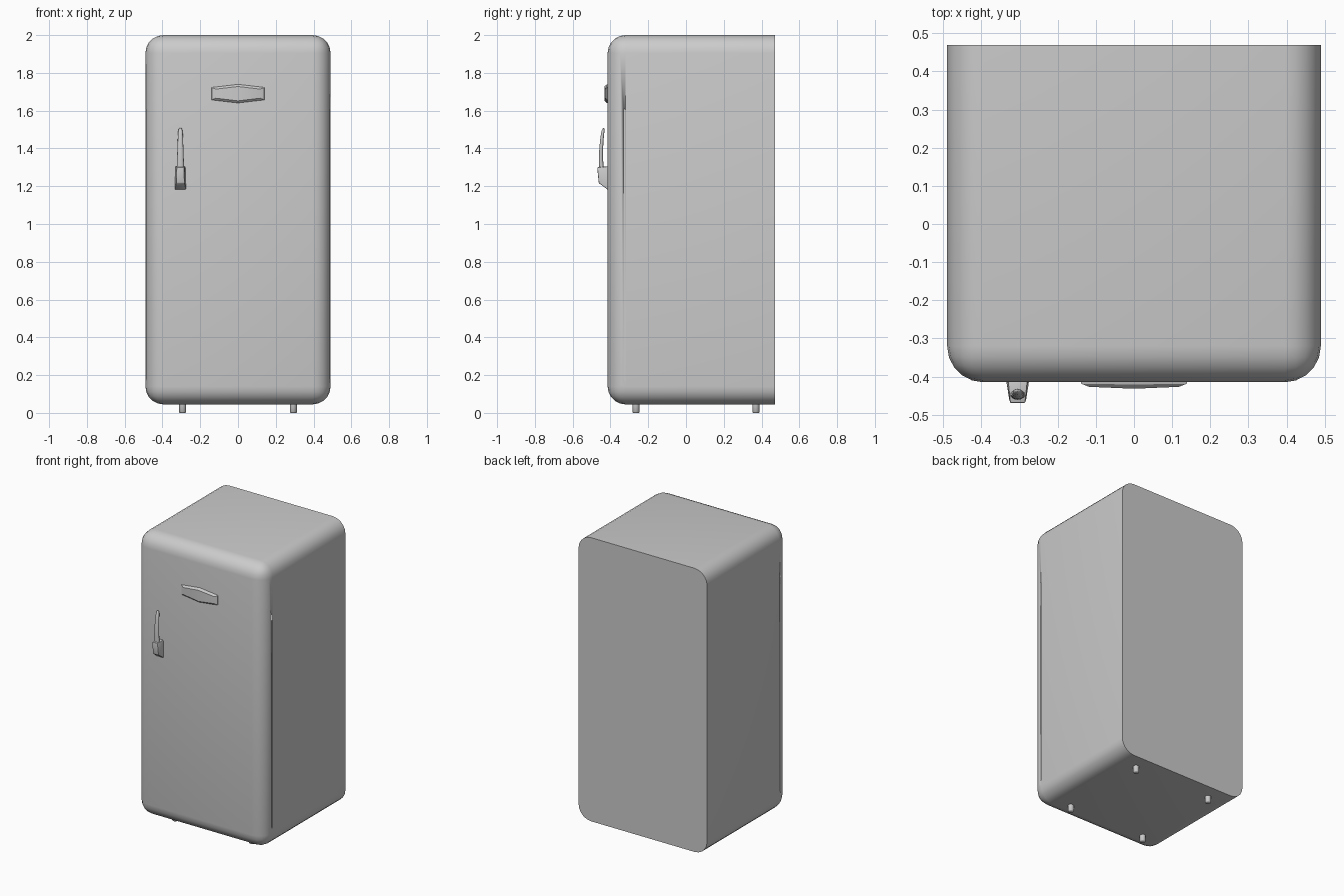
import bpy, bmesh, math

if "Cube" in bpy.data.objects:
    bpy.data.objects.remove(bpy.data.objects["Cube"])

def finish(bm, name, angle=40):
    bmesh.ops.recalc_face_normals(bm, faces=bm.faces[:])
    me = bpy.data.meshes.new(name)
    bm.to_mesh(me)
    bm.free()
    ob = bpy.data.objects.new(name, me)
    bpy.context.scene.collection.objects.link(ob)
    bpy.ops.object.select_all(action='DESELECT')
    ob.select_set(True)
    bpy.context.view_layer.objects.active = ob
    bpy.ops.object.shade_smooth_by_angle(angle=math.radians(angle))
    return ob

def box(x0, x1, y0, y1, z0, z1):
    bm = bmesh.new()
    bmesh.ops.create_cube(bm, size=1)
    for v in bm.verts:
        v.co = (x1 if v.co.x > 0 else x0, y1 if v.co.y > 0 else y0, z1 if v.co.z > 0 else z0)
    return bm

def loft(rings):
    """Capped skin through rings of equal point count."""
    bm = bmesh.new()
    rows = [[bm.verts.new(p) for p in r] for r in rings]
    n = len(rows[0])
    for a, b in zip(rows, rows[1:]):
        for i in range(n):
            bm.faces.new((a[i], a[(i + 1) % n], b[(i + 1) % n], b[i]))
    bm.faces.new(rows[0])
    bm.faces.new(rows[-1])
    return bm

# Cabinet with rounded door front: every edge is rounded except around the flat back
BACK, FRONT = 0.47, -0.415
bm = box(-0.49, 0.49, FRONT, BACK, 0.045, 2.0)
edges = [e for e in bm.edges if not all(v.co.y > 0 for v in e.verts)]
bmesh.ops.bevel(bm, geom=edges, offset=0.095, segments=5, profile=0.5, affect='EDGES')
cabinet = finish(bm, "cabinet", 50)

# Shallow door seam down each side
for side, sx in (("left", -1), ("right", 1)):
    cutter = finish(box(sx * 0.49 - 0.008, sx * 0.49 + 0.008, -0.331, -0.322, 0.18, 1.61),
                    f"{side}_seam_cutter")
    cutter.hide_render = True
    cutter.hide_viewport = True
    cutter.display_type = 'WIRE'
    mod = cabinet.modifiers.new(f"{side}_seam", 'BOOLEAN')
    mod.operation = 'DIFFERENCE'
    mod.solver = 'EXACT'
    mod.object = cutter

# Faceted badge plate with a central vertical ridge
def plate(half, end_h, mid_h, y, y_mid):
    zc = 1.69
    return [(-half, y, zc - end_h), (0, y_mid, zc - mid_h), (half, y, zc - end_h),
            (half, y, zc + end_h), (0, y_mid, zc + mid_h), (-half, y, zc + end_h)]

bm = loft([plate(0.14, 0.034, 0.05, -0.412, -0.412),
           plate(0.138, 0.032, 0.048, -0.419, -0.421),
           plate(0.118, 0.024, 0.038, -0.427, -0.432)])
bmesh.ops.connect_verts(bm, verts=[v for v in bm.verts if v.co.x == 0 and v.co.y < -0.43])
finish(bm, "badge_plate", 20)

# Door handle: wedge-shaped mount
HX = -0.305
def mount_ring(wf, yf, zf, wb, zb):
    return [(HX - wf, yf, zf), (HX + wf, yf, zf), (HX + wb, -0.412, zb), (HX - wb, -0.412, zb)]

bm = loft([mount_ring(0.022, -0.462, 1.217, 0.030, 1.18),
           mount_ring(0.020, -0.470, 1.300, 0.026, 1.305)])
bmesh.ops.bevel(bm, geom=bm.edges[:], offset=0.004, segments=2, profile=0.5, affect='EDGES')
finish(bm, "handle_mount", 35)

# Door handle: tapering curved grip (centre y, z, half width, half depth)
path = [(-0.447, 1.29, 0.020, 0.013), (-0.450, 1.34, 0.018, 0.011), (-0.449, 1.40, 0.016, 0.010),
        (-0.445, 1.45, 0.014, 0.009), (-0.440, 1.49, 0.012, 0.008), (-0.437, 1.504, 0.008, 0.005),
        (-0.436, 1.509, 0.003, 0.002)]
angles = [math.tau * i / 12 for i in range(12)]
finish(loft([[(HX + w * math.cos(a), y + d * math.sin(a), z) for a in angles]
             for y, z, w, d in path]), "handle_grip", 50)

# Four round feet
for sx, xn in ((-1, "left"), (1, "right")):
    for y, yn in ((-0.265, "front"), (0.37, "back")):
        rings = [[(sx * 0.293 + r * math.cos(a), y + r * math.sin(a), z) for a in angles]
                 for r, z in ((0.015, 0.0), (0.019, 0.004), (0.019, 0.055))]
        finish(loft(rings), f"{yn}_{xn}_foot", 50)
